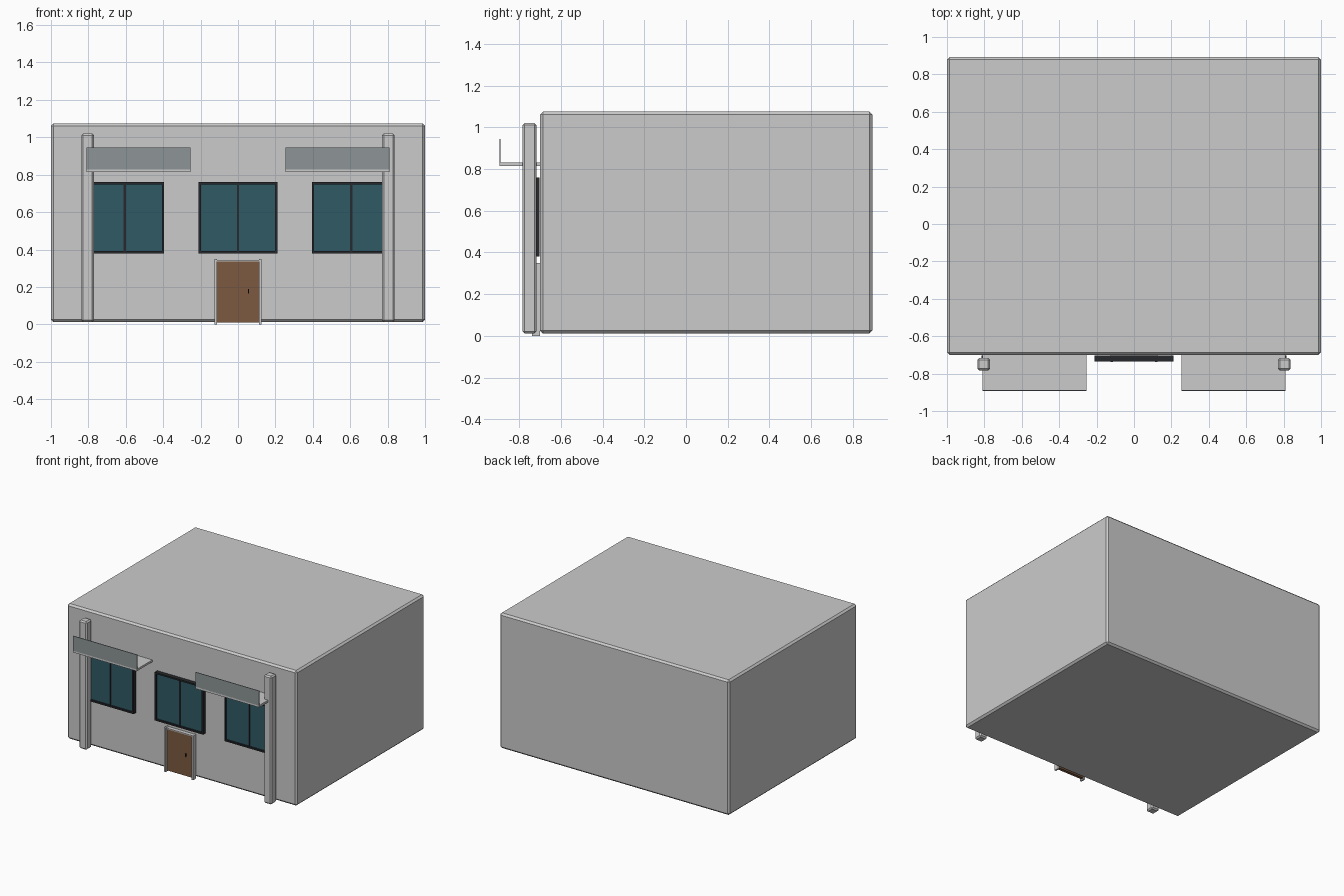
import bpy

if "Cube" in bpy.data.objects:
    bpy.data.objects.remove(bpy.data.objects["Cube"])


def material(name, rgb):
    m = bpy.data.materials.new(name)
    m.diffuse_color = (*rgb, 1)
    m.use_nodes = True
    m.node_tree.nodes["Principled BSDF"].inputs["Base Color"].default_value = m.diffuse_color
    return m


GLASS = material("teal_glass", (0.03, 0.10, 0.13))
FRAME = material("dark_frame", (0.02, 0.022, 0.025))
WOOD = material("brown_wood", (0.20, 0.10, 0.05))
PANEL = material("grey_glass", (0.27, 0.30, 0.31))


def box(name, x, y, z, mat=None, bevel=0):
    """Box from (min, max) ranges on each axis."""
    bpy.ops.mesh.primitive_cube_add(size=1, location=[sum(r) / 2 for r in (x, y, z)])
    o = bpy.context.object
    o.name = name
    o.scale = [r[1] - r[0] for r in (x, y, z)]
    bpy.ops.object.transform_apply(location=False, rotation=False, scale=True)
    if mat:
        o.data.materials.append(mat)
    if bevel:
        b = o.modifiers.new("bevel", 'BEVEL')
        b.width = bevel
        b.segments = 1
    return o


def window(cx):
    w, z0, z1, t = 0.21, 0.38, 0.76, 0.012
    y = (-0.735, -0.703)
    box("window_glass", (cx - w + t, cx + w - t), (-0.722, -0.71), (z0 + t, z1 - t), GLASS)
    for s in (-1, 1):
        xs = sorted((cx + s * w, cx + s * (w - t)))
        box("window_side", xs, y, (z0, z1), FRAME)
    box("window_sill", (cx - w + t, cx + w - t), y, (z0, z0 + t), FRAME)
    box("window_head", (cx - w + t, cx + w - t), y, (z1 - t, z1), FRAME)
    box("window_mullion", (cx - 0.006, cx + 0.006), (-0.727, -0.71), (z0 + t, z1 - t), FRAME)


# main block
box("building", (-1, 1), (-0.70, 0.893), (0.012, 1.075), bevel=0.014)

# windows
for cx in (-0.605, 0, 0.605):
    window(cx)

# columns and balconies on both sides, door jambs
for s in (-1, 1):
    def sx(a, b):
        return sorted((s * a, s * b))
    box("column", sx(0.77, 0.838), (-0.783, -0.717), (0.012, 1.02), bevel=0.01)
    box("balcony_floor", sx(0.255, 0.81), (-0.893, -0.69), (0.815, 0.831))
    box("balcony_panel", sx(0.255, 0.81), (-0.893, -0.888), (0.829, 0.945), PANEL)
    box("door_jamb", sx(0.113, 0.126), (-0.737, -0.70), (0, 0.349))

# door
box("door_head", (-0.113, 0.113), (-0.73, -0.70), (0.337, 0.345))
box("door", (-0.113, 0.113), (-0.724, -0.70), (0.01, 0.337), WOOD)
box("door_handle", (0.053, 0.058), (-0.734, -0.722), (0.165, 0.188), FRAME)
